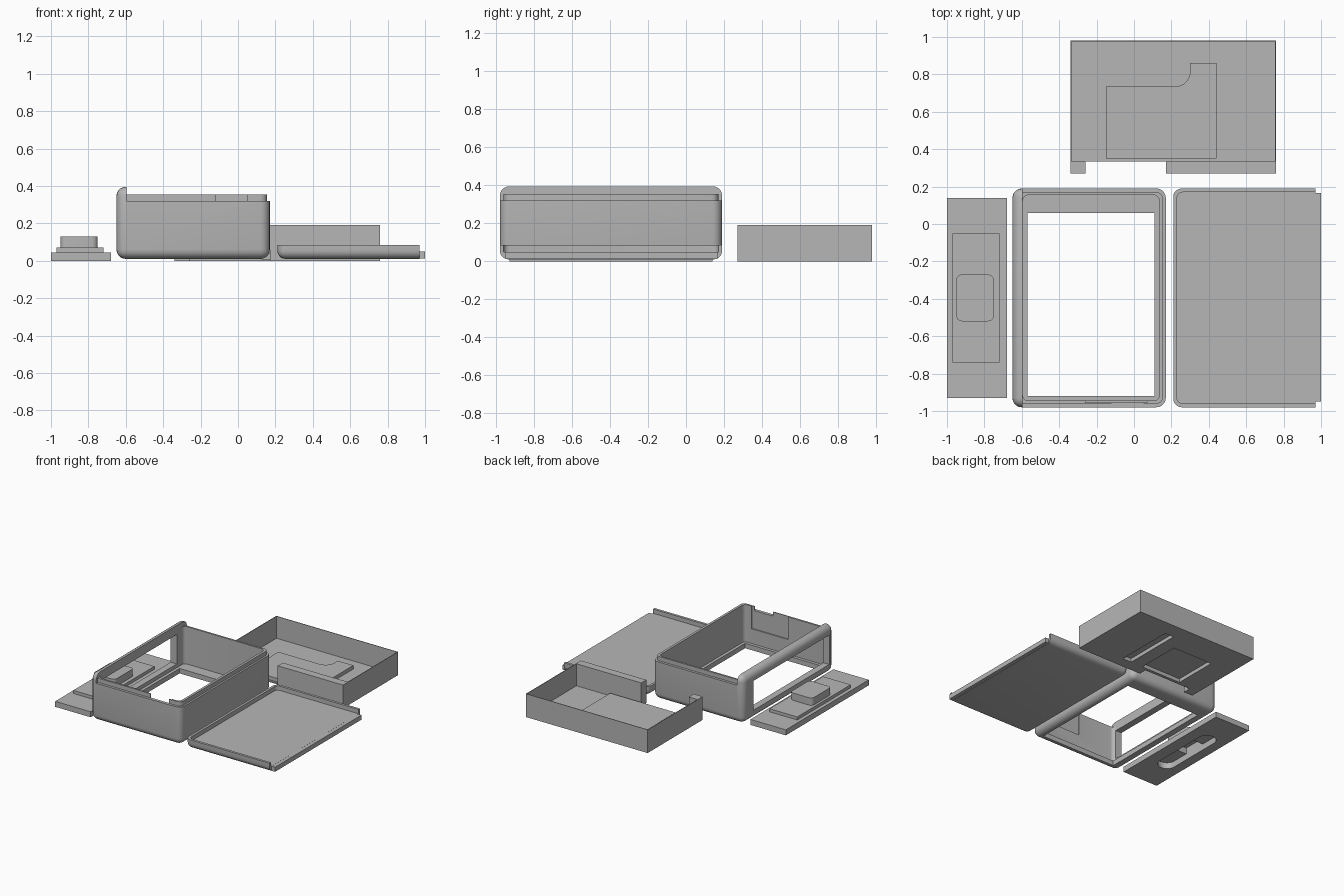
import bpy, bmesh, math

old = bpy.data.objects.get("Cube")
if old:
    bpy.data.objects.remove(old, do_unlink=True)

grey = bpy.data.materials.new("plain_grey")
grey.use_nodes = True
colour = (0.47, 0.47, 0.47, 1)
grey.diffuse_color = colour
grey.node_tree.nodes["Principled BSDF"].inputs["Base Color"].default_value = colour


def finish(name, bm):
    bmesh.ops.recalc_face_normals(bm, faces=bm.faces)
    mesh = bpy.data.meshes.new(name)
    bm.to_mesh(mesh)
    bm.free()
    mesh.materials.append(grey)
    ob = bpy.data.objects.new(name, mesh)
    bpy.context.collection.objects.link(ob)
    return ob


def block(name, x, y, z, r=0, upright_only=False, segments=5):
    """Box between pairs of limits, optionally with rounded edges."""
    bm = bmesh.new()
    bmesh.ops.create_cube(bm, size=1)
    for v in bm.verts:
        for i, (lo, hi) in enumerate((x, y, z)):
            v.co[i] = hi if v.co[i] > 0 else lo
    if r:
        edges = [e for e in bm.edges if not upright_only
                 or abs(e.verts[0].co.z - e.verts[1].co.z) > 1e-4]
        bmesh.ops.bevel(bm, geom=edges, offset=r, segments=segments,
                        profile=0.5, affect='EDGES')
    return finish(name, bm)


def prism(name, outline, z):
    """Upright prism over a closed outline."""
    bm = bmesh.new()
    face = bm.faces.new([bm.verts.new((px, py, z[0])) for px, py in outline])
    new = bmesh.ops.extrude_face_region(bm, geom=[face])["geom"]
    verts = [g for g in new if isinstance(g, bmesh.types.BMVert)]
    bmesh.ops.translate(bm, verts=verts, vec=(0, 0, z[1] - z[0]))
    return finish(name, bm)


def combine(ob, *others, operation='DIFFERENCE'):
    for other in others:
        mod = ob.modifiers.new("combine", 'BOOLEAN')
        mod.operation = operation
        mod.solver = 'EXACT'
        mod.object = other
        bpy.context.view_layer.objects.active = ob
        bpy.ops.object.modifier_apply(modifier=mod.name)
        bpy.data.objects.remove(other, do_unlink=True)
    return ob


def smooth(ob):
    bpy.ops.object.select_all(action='DESELECT')
    ob.select_set(True)
    bpy.context.view_layer.objects.active = ob
    bpy.ops.object.shade_smooth_by_angle(angle=math.radians(30))


# Case body: rounded shell with a raised bar on one side and a stepped lip
case = block("case_body", (-.65, .17), (-.98, .19), (.01, .395), .05)
ledge = block("ledge_cutter", (-.595, .3), (-1.1, .3), (.32, .5))
lip = block("lip_keeper", (-.8, .155), (-.96, .17), (.2, .355), .035, True)
combine(ledge, lip)
combine(case, ledge,
        block("cavity", (-.595, .135), (-.945, .155), (.05, .6), .03, True),
        block("floor_opening", (-.57, .11), (-.92, .06), (-.1, .2)),
        block("side_window", (-.8, -.58), (-.92, .06), (.08, .32)),
        block("front_pocket", (-.26, .07), (-.954, -.9), (.17, .5)),
        block("lip_notch", (-.12, .05), (-1.1, -.9), (.32, .5)))
smooth(case)

# Lid: shallow rounded pan, open at one end, with a tongue
lid = block("lid", (.21, 1.2), (-.98, .19), (.01, .3), .045)
combine(lid,
        block("lid_top", (0, 1.4), (-1.2, .4), (.085, .5)),
        block("lid_end", (.97, 1.4), (-1.2, .4), (-.1, .5)),
        block("lid_hollow", (.23, 1.4), (-.96, .17), (.05, .5), .03, True))
smooth(lid)
block("lid_tongue", (.96, 1), (-.95, .165), (.012, .0495))

# Tray: thin walls, thick slotted front wall
tray = block("tray", (-.34, .76), (.27, .98), (0, .19))
combine(tray,
        block("tray_hollow", (-.335, .755), (.335, .975), (.01, .4)),
        block("front_gap", (-.26, .17), (.2, .335), (-.1, .4)))

# Raised L-shaped plate in the tray, hollowed from below
arc = [(.22 + .08 * math.sin(a), .815 - .08 * math.cos(a))
       for a in (math.radians(90 * i / 8) for i in range(9))]
plate = prism("plate", [(-.15, .735), (-.15, .35), (.44, .35), (.44, .86),
                        (.3, .86)] + arc[::-1], (.005, .04))
combine(tray, plate, operation='UNION')
combine(tray,
        block("plate_recess", (-.14, .22), (.36, .725), (-.1, .03)),
        block("slot_recess", (.33, .41), (.36, .85), (-.1, .03)))

# Stepped plug with an oval finger recess below
plug = block("plug", (-1, -.68), (-.93, .14), (0, .045))
combine(plug,
        block("plug_step", (-.97, -.72), (-.74, -.05), (.02, .07)),
        block("plug_button", (-.95, -.75), (-.52, -.27), (.03, .13), .03, True),
        operation='UNION')
combine(plug,
        block("finger_recess", (-.92, -.78), (-.7, -.1), (-.1, .05), .069, True, 10),
        block("button_recess", (-.92, -.78), (-.49, -.3), (-.1, .1)))
smooth(plug)
